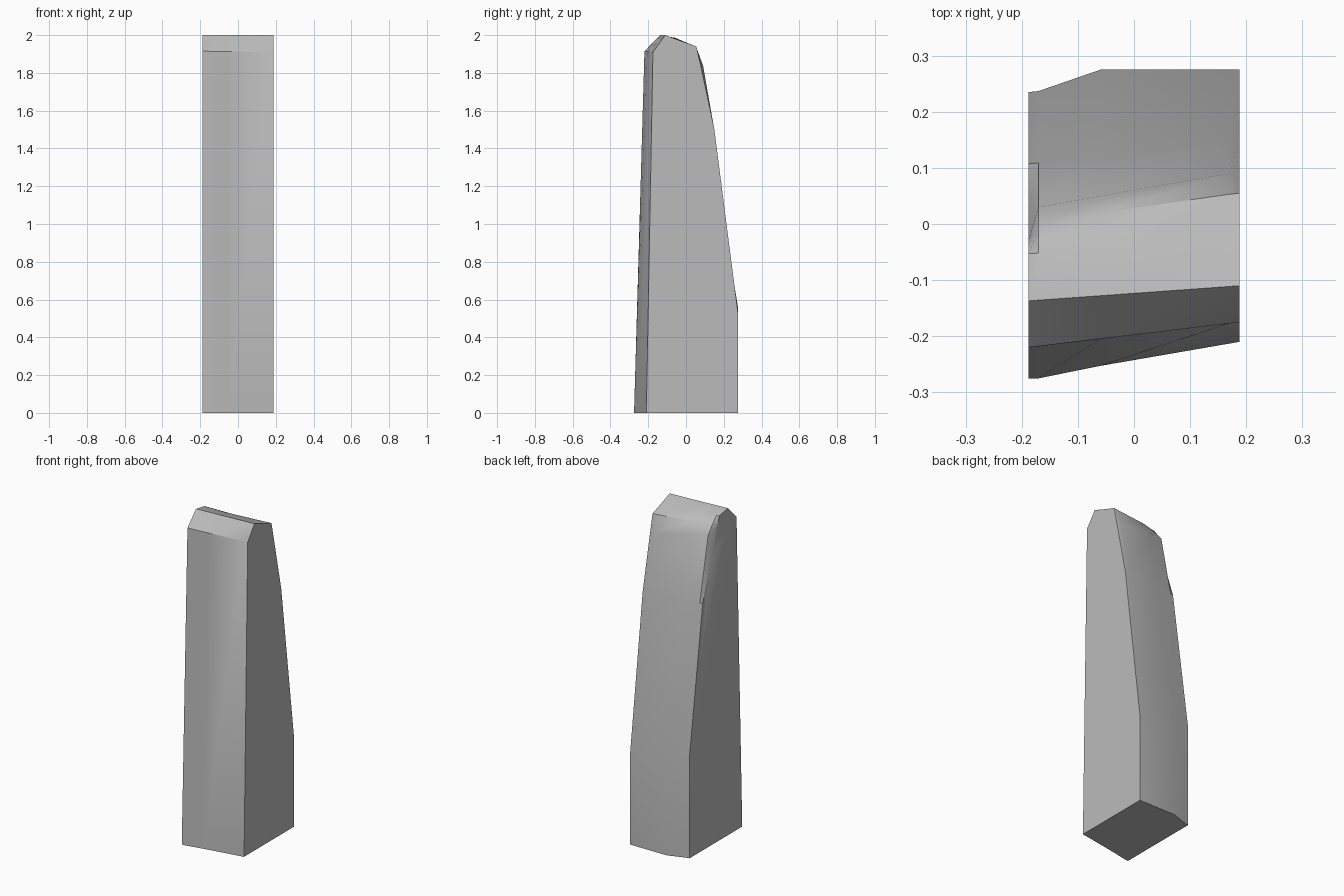
import bpy
import bmesh
import math

cube = bpy.data.objects.get("Cube")
if cube:
    bpy.data.objects.remove(cube, do_unlink=True)

# Stone colour
stone = bpy.data.materials.new("stone_grey")
stone.use_nodes = True
grey = (0.5, 0.5, 0.5, 1)
stone.diffuse_color = grey
stone.node_tree.nodes["Principled BSDF"].inputs["Base Color"].default_value = grey

# Side profiles (y, z): front foot, front brow, ridge, crown, upper shoulder,
# lower shoulder, mid back, low back, back foot
right_end = [(-.275, 0), (-.22, 1.915), (-.137, 2), (-.053, 1.985), (-.03, 1.92),
             (.027, 1.75), (.107, 1.51), (.235, .62), (.235, 0)]
left_end = [(-.21, 0), (-.175, 1.91), (-.11, 2), (-.03, 1.97), (.055, 1.94),
            (.077, 1.84), (.15, 1.5), (.275, .53), (.275, 0)]
half = 0.188


def section(x, changes):
    """Blend the two end profiles at x, then move the listed points."""
    t = (x + half) / (2 * half)
    pts = [(a[0] + (b[0] - a[0]) * t, a[1] + (b[1] - a[1]) * t)
           for a, b in zip(right_end, left_end)]
    for i, p in changes.items():
        pts[i] = p
    return [(x, y, z) for y, z in pts]


# Sections across the width, with swollen shoulders just inside each end
sections = [
    section(-half, {}),
    section(-.17, {0: (-.275, 0), 4: (-.01, 1.94), 5: (.03, 1.89)}),
    section(-.06, {4: (.02, 1.945), 5: (.05, 1.88), 7: (.275, .56), 8: (.275, 0)}),
    section(.17, {4: (.053, 1.94), 5: (.09, 1.84), 7: (.275, .53), 8: (.275, 0)}),
    section(half, {}),
]

# Loft the slab and close both ends
bm = bmesh.new()
rings = [[bm.verts.new(p) for p in ring] for ring in sections]
for a, b in zip(rings, rings[1:]):
    for i in range(len(a)):
        j = (i + 1) % len(a)
        bm.faces.new((a[i], a[j], b[j], b[i]))
bm.faces.new(rings[0])
bm.faces.new(rings[-1])
bmesh.ops.recalc_face_normals(bm, faces=bm.faces)

mesh = bpy.data.meshes.new("standing_slab")
bm.to_mesh(mesh)
bm.free()
mesh.materials.append(stone)
slab = bpy.data.objects.new("standing_slab", mesh)
bpy.context.collection.objects.link(slab)

# Smooth the gentle bends, keep the corners sharp
bpy.ops.object.select_all(action='DESELECT')
slab.select_set(True)
bpy.context.view_layer.objects.active = slab
bpy.ops.object.shade_smooth_by_angle(angle=math.radians(35))
